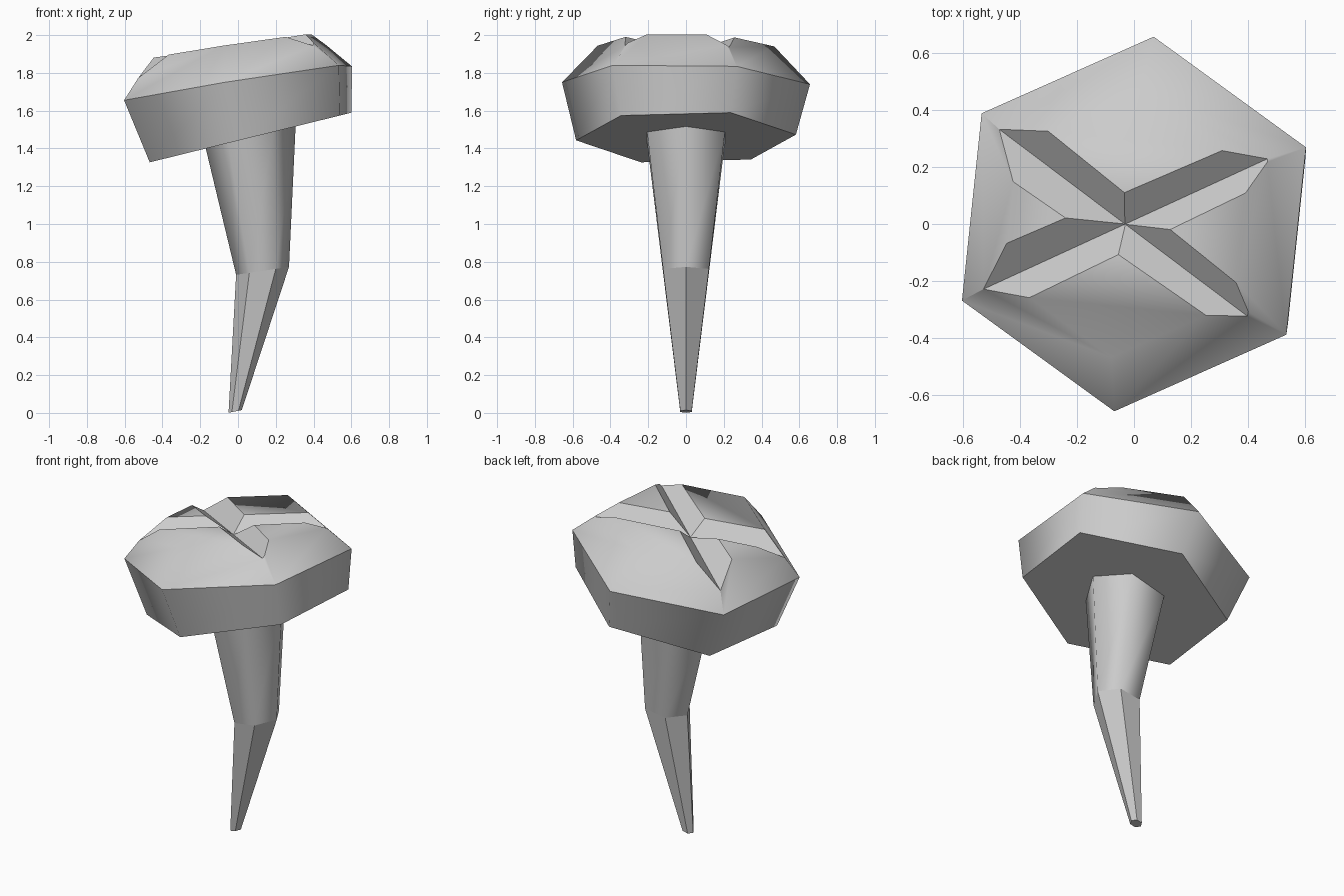
import bpy
import bmesh
from math import cos, sin, tau, radians
from mathutils import Vector

cube = bpy.data.objects.get("Cube")
if cube:
    bpy.data.objects.remove(cube, do_unlink=True)

metal = bpy.data.materials.new("grey metal")
metal.use_nodes = True
grey = (0.6, 0.6, 0.6, 1)
metal.diffuse_color = grey
metal.node_tree.nodes["Principled BSDF"].inputs["Base Color"].default_value = grey


def make_object(name, bm):
    bmesh.ops.recalc_face_normals(bm, faces=bm.faces)
    mesh = bpy.data.meshes.new(name)
    bm.to_mesh(mesh)
    bm.free()
    mesh.materials.append(metal)
    obj = bpy.data.objects.new(name, mesh)
    bpy.context.collection.objects.link(obj)
    return obj


def hexagon(bm, x, z, radius, turn, slope_x, slope_y=0):
    """Ring of six vertices on a tilted plane through (x, 0, z)."""
    ring = []
    for i in range(6):
        a = radians(turn) + i * tau / 6
        dx, dy = radius * cos(a), radius * sin(a)
        ring.append(bm.verts.new((x + dx, dy, z + slope_x * dx + slope_y * dy)))
    return ring


def bridge(bm, low, high, smooth):
    for i in range(6):
        j = (i + 1) % 6
        face = bm.faces.new((low[i], low[j], high[j], high[i]))
        face.smooth = smooth


# Head: tilted hexagonal block with a chamfered dome
bm = bmesh.new()
base = hexagon(bm, 0.067, 1.458, 0.585, 24, 0.246)
rim = hexagon(bm, 0, 1.745, 0.66, 24, 0.16, -0.025)
crown = hexagon(bm, -0.03, 1.942, 0.47, 24, 0.15, -0.02)
bridge(bm, base, rim, True)
bridge(bm, rim, crown, True)
bm.faces.new(base[::-1])
bm.faces.new(crown).smooth = True
for i in range(6):
    bm.edges.get((rim[i], rim[(i + 1) % 6])).smooth = False
head = make_object("screw_head", bm)


# Cross recess: two V-shaped grooves cut through the dome
def cut_groove(start, end):
    start, end = Vector(start), Vector(end)
    along = (end - start).normalized()
    up = Vector((-0.17, 0.02, 1)).normalized()
    side = up.cross(along).normalized()
    up = along.cross(side)
    bm = bmesh.new()
    ends = []
    for p in (start - along * 0.2, end + along * 0.2):
        ends.append([bm.verts.new(p + o) for o in
                     (Vector(), up * 0.3 + side * 0.33, up * 0.3 - side * 0.33)])
    a, b = ends
    bm.faces.new(a)
    bm.faces.new(b)
    for i in range(3):
        j = (i + 1) % 3
        bm.faces.new((a[i], a[j], b[j], b[i]))
    cutter = make_object("groove_cutter", bm)
    cutter.hide_render = True
    mod = head.modifiers.new("groove", 'BOOLEAN')
    mod.operation = 'DIFFERENCE'
    mod.solver = 'EXACT'
    mod.object = cutter
    bpy.context.view_layer.objects.active = head
    bpy.ops.object.modifier_apply(modifier=mod.name)
    bpy.data.objects.remove(cutter, do_unlink=True)


cut_groove((-0.52, -0.225, 1.775), (0.46, 0.225, 1.935))
cut_groove((-0.47, 0.33, 1.765), (0.40, -0.325, 1.945))

# Bent shank: smooth upper taper, faceted point
bm = bmesh.new()
tip = hexagon(bm, -0.015, 0.008, 0.035, 0, 0.2)
bend = hexagon(bm, 0.13, 0.752, 0.14, 0, 0.15)
top = hexagon(bm, 0.067, 1.46, 0.238, 0, 0.246)
bridge(bm, tip, bend, False)
bridge(bm, bend, top, True)
bm.faces.new(tip[::-1])
bm.faces.new(top)
make_object("screw_shank", bm)
